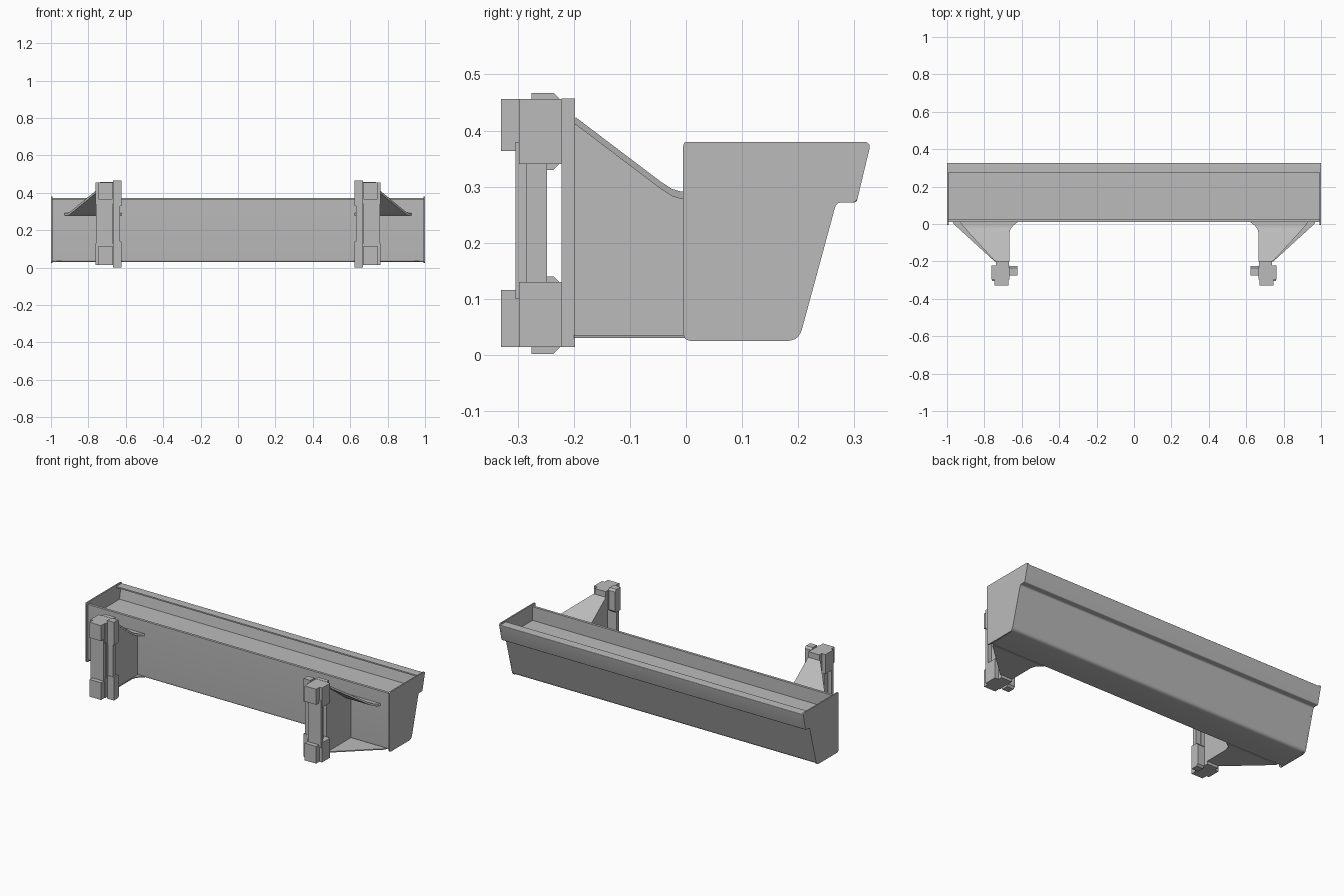
import bpy, bmesh, math
from mathutils import Vector

cube = bpy.data.objects.get("Cube")
if cube:
    bpy.data.objects.remove(cube, do_unlink=True)

steel = bpy.data.materials.new("plain_grey_steel")
steel.use_nodes = True
GREY = (0.5, 0.5, 0.5, 1)
steel.diffuse_color = GREY
steel.node_tree.nodes["Principled BSDF"].inputs["Base Color"].default_value = GREY


def finish(name, bm, smooth=False):
    bmesh.ops.recalc_face_normals(bm, faces=bm.faces)
    mesh = bpy.data.meshes.new(name)
    bm.to_mesh(mesh)
    bm.free()
    mesh.materials.append(steel)
    obj = bpy.data.objects.new(name, mesh)
    bpy.context.collection.objects.link(obj)
    if smooth:
        bpy.ops.object.select_all(action='DESELECT')
        obj.select_set(True)
        bpy.context.view_layer.objects.active = obj
        bpy.ops.object.shade_smooth_by_angle(angle=math.radians(30))
    return obj


def rounded(points):
    """Replace each (a, b, radius) corner with a short curve."""
    out = []
    for i, (a, b, r) in enumerate(points):
        p = Vector((a, b))
        if not r:
            out.append(p)
            continue
        before = p + (Vector(points[i - 1][:2]) - p).normalized() * r
        after = p + (Vector(points[(i + 1) % len(points)][:2]) - p).normalized() * r
        for k in range(6):
            t = k / 5
            out.append(before * (1 - t) ** 2 + p * 2 * t * (1 - t) + after * t ** 2)
    return out


def prism_x(name, points, x0, x1):
    """Extrude a (y, z) outline along x."""
    bm = bmesh.new()
    face = bm.faces.new([bm.verts.new((x0, p[0], p[1])) for p in rounded(points)])
    ext = bmesh.ops.extrude_face_region(bm, geom=[face])
    verts = [g for g in ext["geom"] if isinstance(g, bmesh.types.BMVert)]
    bmesh.ops.translate(bm, verts=verts, vec=(x1 - x0, 0, 0))
    return finish(name, bm, True)


def block(name, side, x, y, z):
    """Box between two limits on each axis, placed on one side."""
    bm = bmesh.new()
    bmesh.ops.create_cube(bm, size=1)
    for v in bm.verts:
        v.co = [lim[0] if c < 0 else lim[1] for c, lim in zip(v.co, (x, y, z))]
        v.co.x *= side
    return finish(name, bm)


def loft_plate(name, side, rows, thick):
    """Sheet through rows of (y, inner x, outer x, z)."""
    bm = bmesh.new()
    rings = []
    for y, xi, xo, z in rows:
        rings.append([bm.verts.new((side * x, y, h)) for x, h in
                      ((xi, z), (xo, z), (xo, z + thick), (xi, z + thick))])
    for a, b in zip(rings, rings[1:]):
        for i in range(4):
            j = (i + 1) % 4
            bm.faces.new((a[i], a[j], b[j], b[i]))
    bm.faces.new(rings[0])
    bm.faces.new(rings[-1])
    return finish(name, bm, True)


# Beam with recessed top tray, overhanging rear lip and folded flange
beam = [(0.01, 0.03, 0.012), (0.202, 0.03, 0.018), (0.268, 0.272, 0.008),
        (0.304, 0.272, 0.005), (0.328, 0.372, 0.005), (0.275, 0.372, 0),
        (0.275, 0.364, 0), (0.319, 0.364, 0), (0.304, 0.285, 0),
        (0.025, 0.285, 0), (0.025, 0.366, 0), (0.01, 0.366, 0)]
prism_x("beam_body", beam, -0.995, 0.995)

# End plates
plate = [(-0.005, 0.025, 0.016), (0.201, 0.025, 0.022), (0.268, 0.272, 0.01),
         (0.304, 0.272, 0.008), (0.33, 0.38, 0.014), (-0.005, 0.38, 0.008)]
for side, label in ((1, "left"), (-1, "right")):
    prism_x(label + "_end_plate", plate, side * 0.992, side * 1.0)

    # Bracket arm and its flared top and bottom gusset sheets
    web = [(-0.2, 0.032, 0), (0.012, 0.032, 0), (0.012, 0.284, 0),
           (-0.02, 0.284, 0), (-0.2, 0.414, 0)]
    prism_x(label + "_bracket_arm", web, side * 0.667, side * 0.735)
    loft_plate(label + "_bottom_gusset", side,
               [(-0.2, 0.665, 0.745, 0.03), (-0.045, 0.665, 0.915, 0.03),
                (-0.02, 0.658, 0.942, 0.03), (-0.005, 0.643, 0.96, 0.03),
                (0.012, 0.62, 0.97, 0.03)], 0.006)
    loft_plate(label + "_top_gusset", side,
               [(-0.197, 0.665, 0.745, 0.411), (-0.045, 0.665, 0.885, 0.296),
                (-0.025, 0.66, 0.902, 0.283), (-0.008, 0.645, 0.918, 0.278),
                (0.012, 0.62, 0.93, 0.278)], 0.013)

    # Upright clamp: back plate, front bar and slotted channel
    block(label + "_clamp_back", side, (0.667, 0.738), (-0.222, -0.198), (0.014, 0.457))
    block(label + "_clamp_front_bar", side, (0.672, 0.758), (-0.304, -0.284), (0.1, 0.38))
    block(label + "_clamp_channel", side, (0.665, 0.735), (-0.286, -0.248), (0.1, 0.38))
    block(label + "_clamp_inner_strip", side, (0.632, 0.668), (-0.272, -0.25), (0.1, 0.37))

    # Upper and lower jaws with locking tabs
    for end, jaw, nose, tab in (("upper", (0.34, 0.456), (0.364, 0.456), (0.33, 0.467)),
                                ("lower", (0.014, 0.13), (0.014, 0.116), (0.002, 0.14))):
        name = label + "_" + end
        block(name + "_jaw", side, (0.665, 0.762), (-0.298, -0.222), jaw)
        block(name + "_jaw_nose", side, (0.67, 0.745), (-0.33, -0.298), nose)
        tab_outline = [(-0.275, tab[0], 0), (-0.236, tab[0], 0), (-0.225, tab[0] + 0.011, 0),
                       (-0.225, tab[1] - 0.011, 0), (-0.236, tab[1], 0), (-0.275, tab[1], 0)]
        prism_x(name + "_lock_tab", tab_outline, side * 0.624, side * 0.668)
